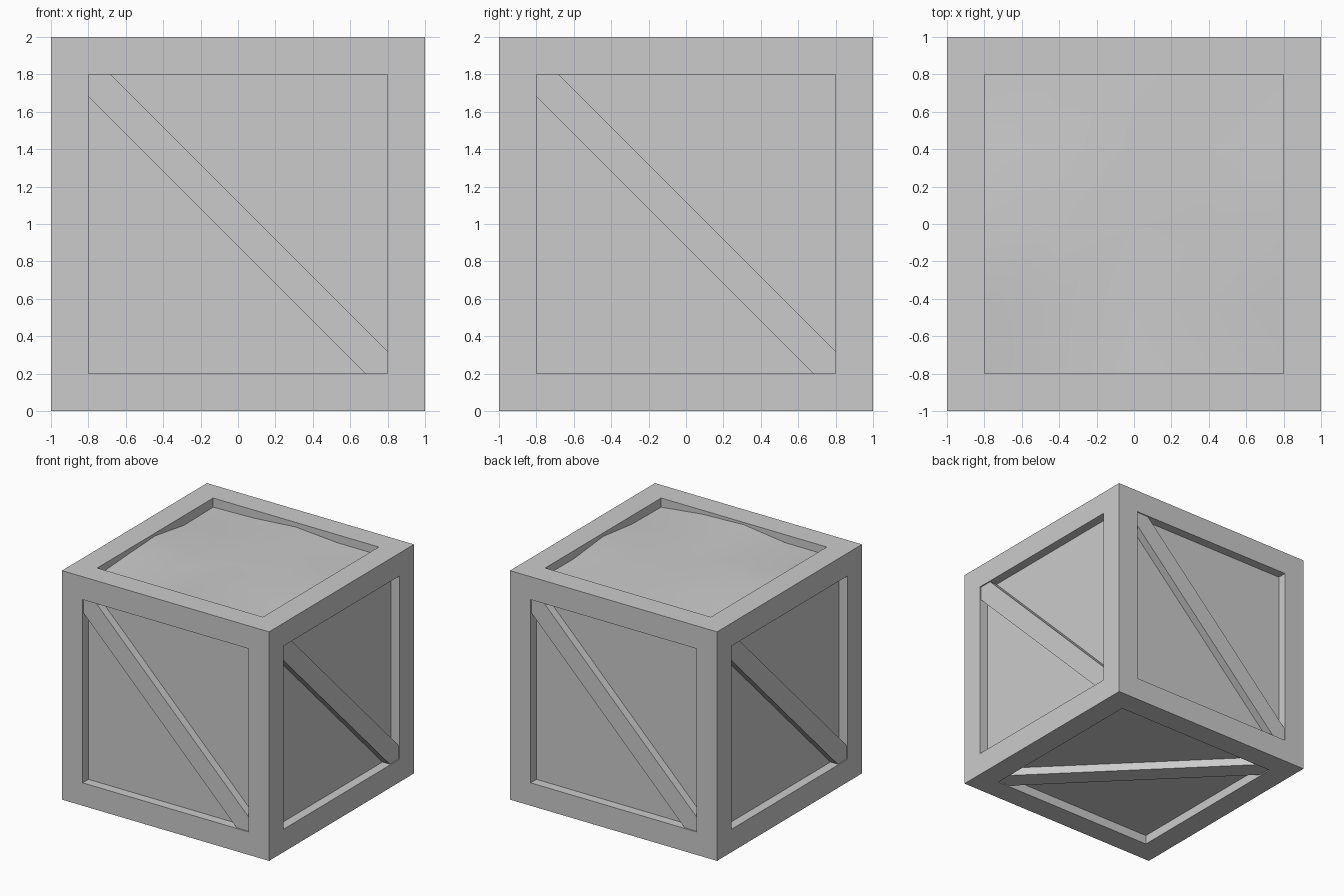
import bpy, bmesh
from math import radians
from mathutils import Matrix, Vector

if "Cube" in bpy.data.objects:
    bpy.data.objects.remove(bpy.data.objects["Cube"])

RECESS = 0.08   # panel depth below the frame
OPEN = 0.8      # half width of each opening
CENTRE = Matrix.Translation((0, 0, 1))


def to_object(name, bm):
    mesh = bpy.data.meshes.new(name)
    bm.to_mesh(mesh)
    bm.free()
    obj = bpy.data.objects.new(name, mesh)
    bpy.context.collection.objects.link(obj)
    return obj


# Crate body: a cube with a frame border inset and panels pushed in
bm = bmesh.new()
bmesh.ops.create_cube(bm, size=2, matrix=CENTRE)
bm.normal_update()
panels = list(bm.faces)
bmesh.ops.inset_individual(bm, faces=panels, thickness=1 - OPEN, use_even_offset=True)
panels = bmesh.ops.extrude_discrete_faces(bm, faces=panels)["faces"]
for f in panels:
    f.normal_update()
    depth = 0.1 if f.normal.z > 0.5 else RECESS
    bmesh.ops.translate(bm, verts=f.verts, vec=-f.normal * depth)
# The open top is closed by the filling instead
top = [f for f in panels if f.normal.z > 0.5]
bmesh.ops.delete(bm, geom=top, context='FACES_ONLY')
to_object("crate_frame", bm)


# Diagonal braces: mitred strips on the four sides and the bottom
def brace(name, rotation):
    a, b = OPEN, OPEN - 0.12
    outline = [(-a, b), (-a, a), (-b, a), (a, -b), (a, -a), (b, -a)]
    bm = bmesh.new()
    face = bm.faces.new([bm.verts.new((u, -0.99, v)) for u, v in outline])
    ext = bmesh.ops.extrude_face_region(bm, geom=[face])["geom"]
    verts = [g for g in ext if isinstance(g, bmesh.types.BMVert)]
    bmesh.ops.translate(bm, verts=verts, vec=Vector((0, RECESS - 0.01, 0)))
    bmesh.ops.recalc_face_normals(bm, faces=bm.faces)
    bmesh.ops.transform(bm, matrix=CENTRE @ rotation, verts=bm.verts)
    to_object(name, bm)


for i, side in enumerate(("front", "right", "back", "left")):
    brace(side + "_brace", Matrix.Rotation(radians(90 * i), 4, 'Z'))
brace("bottom_brace",
      Matrix.Rotation(radians(90), 4, 'Z') @ Matrix.Rotation(radians(90), 4, 'X'))

# Filling: a gently uneven, smooth surface (rows run front to back)
heights = [
    (1.93, 1.93, 1.98, 1.965, 1.92),
    (1.955, 1.95, 1.96, 1.95, 1.925),
    (1.975, 1.96, 1.95, 1.955, 1.97),
    (1.915, 1.94, 1.96, 1.95, 1.93),
    (1.92, 1.93, 1.96, 1.93, 1.93),
]
bm = bmesh.new()
grid = [[bm.verts.new((-OPEN + 0.4 * i, -OPEN + 0.4 * j, z))
         for i, z in enumerate(row)] for j, row in enumerate(heights)]
for j in range(4):
    for i in range(4):
        f = bm.faces.new((grid[j][i], grid[j][i + 1],
                          grid[j + 1][i + 1], grid[j + 1][i]))
        f.smooth = True
to_object("filling", bm)
